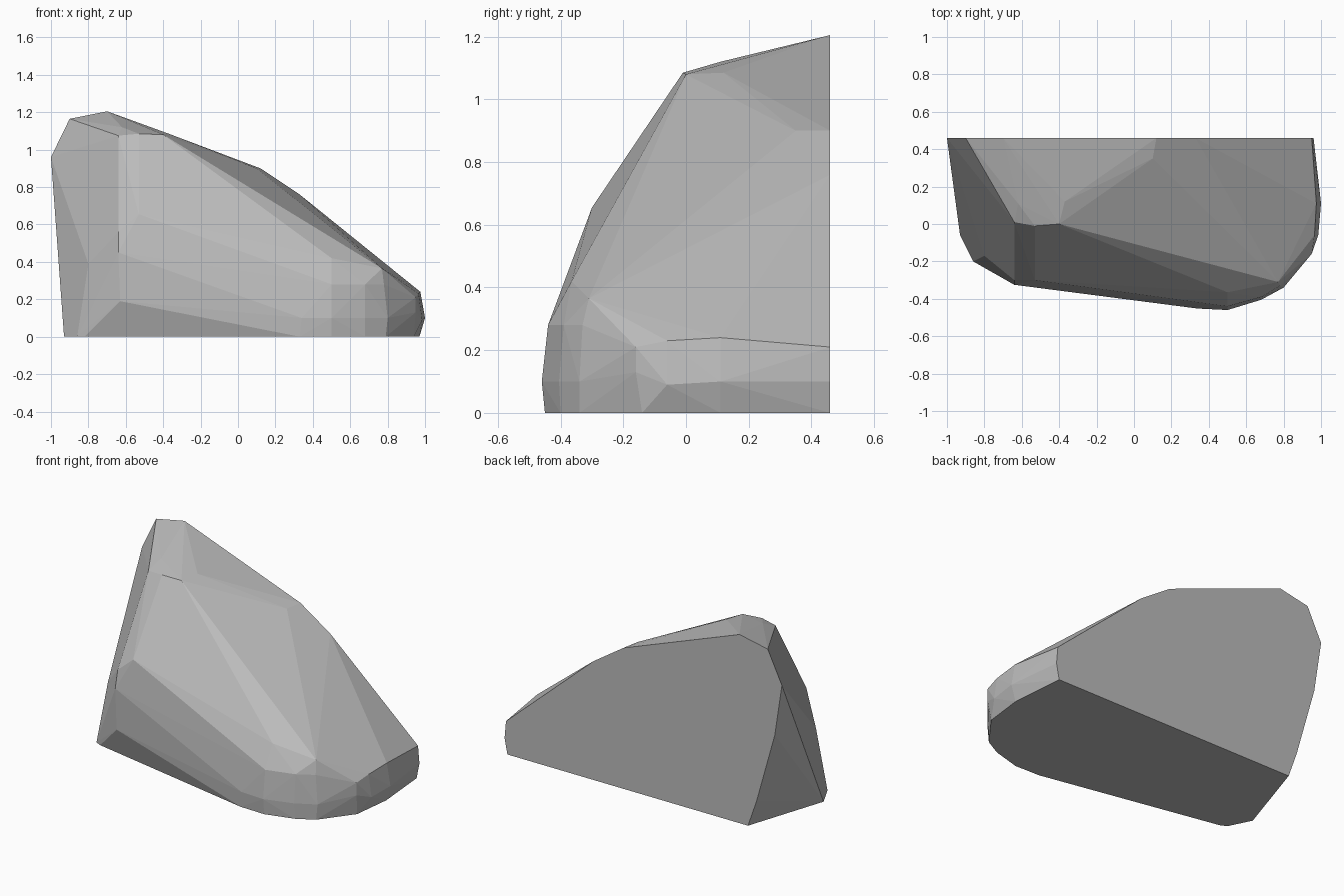
import bpy
import bmesh

cube = bpy.data.objects.get("Cube")
if cube:
    bpy.data.objects.remove(cube, do_unlink=True)

BACK = 0.46  # depth of the flat rear cut


def make_material(name, colour):
    material = bpy.data.materials.new(name)
    material.use_nodes = True
    material.diffuse_color = colour
    material.node_tree.nodes["Principled BSDF"].inputs["Base Color"].default_value = colour
    return material


def make_faceted_stone(name, points, material):
    """Wrap corner points in a convex shell and merge coplanar triangles."""
    bm = bmesh.new()
    for point in points:
        bm.verts.new(point)
    hull = bmesh.ops.convex_hull(bm, input=bm.verts)
    unused = {v for v in hull["geom_interior"] if isinstance(v, bmesh.types.BMVert)}
    bmesh.ops.delete(bm, geom=list(unused), context="VERTS")
    bmesh.ops.dissolve_limit(bm, angle_limit=0.02, verts=bm.verts, edges=bm.edges)
    bmesh.ops.recalc_face_normals(bm, faces=bm.faces)
    mesh = bpy.data.meshes.new(name)
    bm.to_mesh(mesh)
    bm.free()
    mesh.materials.append(material)
    stone = bpy.data.objects.new(name, mesh)
    bpy.context.collection.objects.link(stone)
    return stone


# Rear cut outline (x, z)
rear_outline = [
    (-.76, 0), (-.82, .17), (-.95, .63), (-1, .96), (-.9, 1.165), (-.7, 1.205),
    (.12, .9), (.33, .76), (.95, .21), (.96, .1), (.94, 0),
]

# Ground outline (x, y)
ground_outline = [
    (-.93, -.06), (-.86, -.2), (-.82, -.22), (.33, -.445),
    (.5, -.45), (.68, -.4), (.79, -.34), (.94, -.14), (.97, .11),
]

# Rounded toe: widest belt and the shoulder above it
toe_belt = [
    (.34, -.452, .1), (.5, -.46, .1), (.68, -.405, .1), (.8, -.34, .1),
    (.95, -.16, .13), (.985, -.06, .09), (1, .11, .1),
]
toe_shoulder = [
    (.5, -.44, .28), (.68, -.39, .28), (.78, -.33, .28),
    (.95, -.16, .21), (.965, -.06, .23), (.975, .11, .24),
    (.5, -.365, .42), (.68, -.33, .38), (.77, -.31, .365),
]

# Upright front corner and the crest running back from it
front_corner = [
    (-.63, -.325, .19), (-.64, -.325, .45), (-.64, -.3, .56),
    (-.53, -.3, .655), (-.8, -.17, .39),
]
crest = [
    (-.64, .01, 1.075), (-.53, -.01, 1.085), (-.4, 0, 1.08),
    (-.37, .12, 1.085), (-.62, .11, 1.12), (.1, .35, .9),
]

corners = [(x, BACK, z) for x, z in rear_outline]
corners += [(x, y, 0) for x, y in ground_outline]
corners += toe_belt + toe_shoulder + front_corner + crest

stone_grey = make_material("stone grey", (.5, .5, .5, 1))
make_faceted_stone("boulder", corners, stone_grey)
